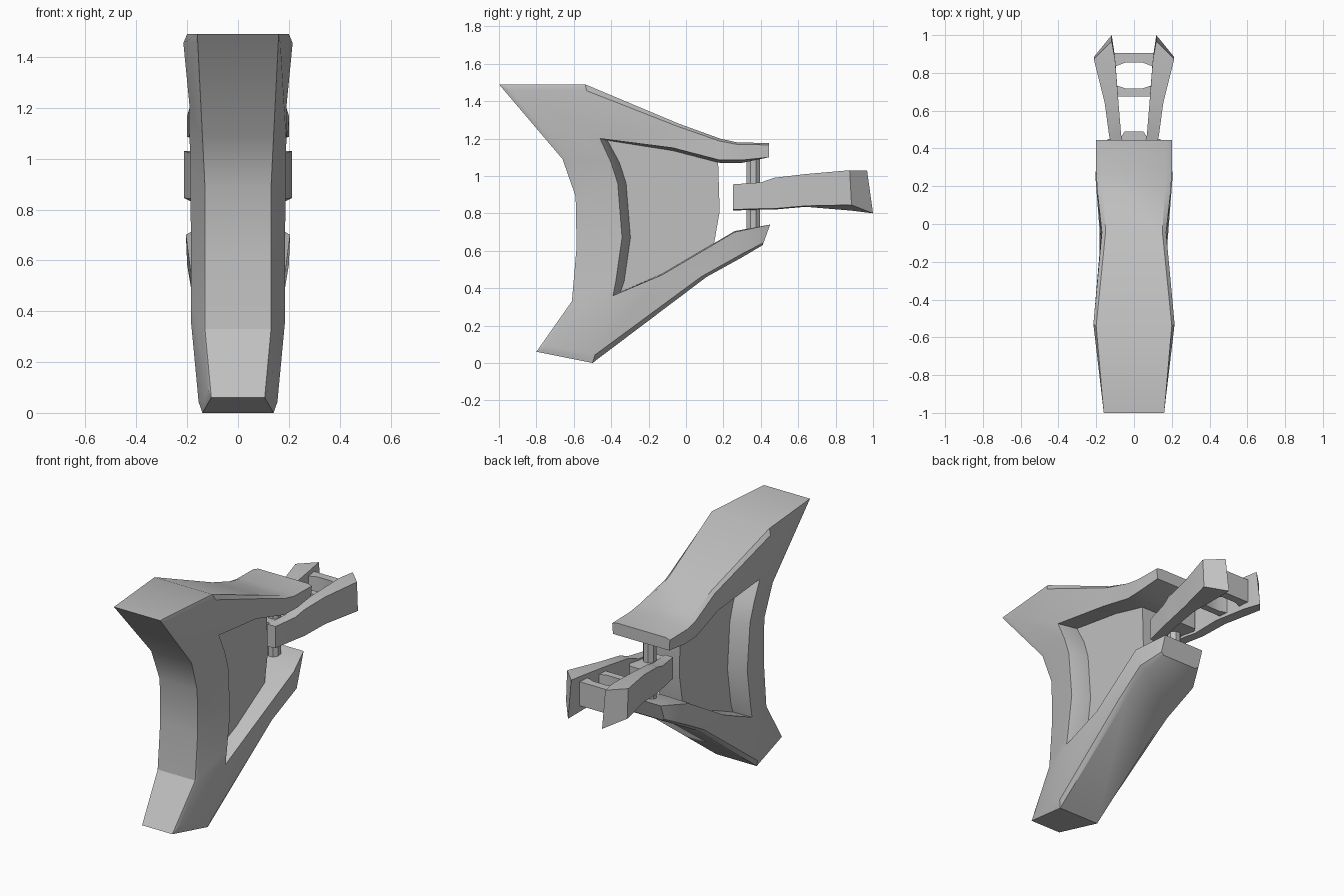
import bpy, bmesh, math

if "Cube" in bpy.data.objects:
    bpy.data.objects.remove(bpy.data.objects["Cube"], do_unlink=True)

GREY = (0.53, 0.53, 0.53, 1.0)
mat = bpy.data.materials.new("plain grey")
mat.diffuse_color = GREY
mat.use_nodes = True
mat.node_tree.nodes["Principled BSDF"].inputs["Base Color"].default_value = GREY


def finish(name, bm, mirror=False, angle=25):
    """Clean a bmesh and turn it into a shaded, coloured object."""
    bmesh.ops.remove_doubles(bm, verts=bm.verts, dist=0.0005)
    bmesh.ops.recalc_face_normals(bm, faces=bm.faces)
    mesh = bpy.data.meshes.new(name)
    bm.to_mesh(mesh)
    bm.free()
    mesh.materials.append(mat)
    obj = bpy.data.objects.new(name, mesh)
    bpy.context.collection.objects.link(obj)
    bpy.ops.object.select_all(action='DESELECT')
    obj.select_set(True)
    bpy.context.view_layer.objects.active = obj
    bpy.ops.object.shade_smooth_by_angle(angle=math.radians(angle))
    if mirror:
        obj.modifiers.new("Mirror", 'MIRROR')
    return obj


def loft(name, rings, mirror=False):
    """Skin a list of equal-length rings and cap both ends."""
    bm = bmesh.new()
    loops = [[bm.verts.new(p) for p in ring] for ring in rings]
    n = len(loops[0])
    for a, b in zip(loops, loops[1:]):
        for i in range(n):
            j = (i + 1) % n
            bm.faces.new((a[i], a[j], b[j], b[i]))
    bm.faces.new(loops[0])
    bm.faces.new(loops[-1][::-1])
    return finish(name, bm, mirror)


# Frame: upper arm, spine and lower arm as one C-shaped sweep.
# outer (y, z, half width), shoulder half width, inner (y, z, half width), core offset (y, z)
UP, BACK, DOWN = (0, -0.015), (0.045, 0), (0, 0.005)
stations = [
    ((0.445, 1.175, 0.17), 0.20, (0.445, 1.10, 0.195), (0, 0)),
    ((0.27, 1.18, 0.17), 0.20, (0.30, 1.085, 0.20), UP),
    ((0.18, 1.20, 0.165), 0.195, (0.18, 1.085, 0.195), UP),
    ((-0.04, 1.28, 0.15), 0.17, (-0.07, 1.15, 0.175), UP),
    ((-0.54, 1.49, 0.20), 0.215, (-0.46, 1.20, 0.19), (0.04, -0.01)),
    ((-1.0, 1.49, 0.16), 0.167, (-0.46, 1.20, 0.19), (0.04, -0.01)),
    ((-0.66, 1.09, 0.14), 0.147, (-0.40, 1.07, 0.19), BACK),
    ((-0.59, 0.89, 0.13), 0.138, (-0.365, 0.96, 0.188), BACK),
    ((-0.585, 0.62, 0.13), 0.138, (-0.342, 0.67, 0.185), BACK),
    ((-0.61, 0.33, 0.13), 0.138, (-0.375, 0.44, 0.185), BACK),
    ((-0.80, 0.06, 0.105), 0.12, (-0.39, 0.36, 0.185), (0.04, 0.02)),
    ((-0.50, 0.0, 0.14), 0.155, (-0.39, 0.36, 0.185), (0.04, 0.02)),
    ((0.11, 0.46, 0.15), 0.18, (-0.13, 0.47, 0.175), DOWN),
    ((0.30, 0.565, 0.16), 0.20, (0.26, 0.70, 0.205), DOWN),
    ((0.41, 0.63, 0.12), 0.14, (0.45, 0.74, 0.14), (0, 0)),
]
rings = []
for (oy, oz, ow), sw, (iy, iz, iw), (dy, dz) in stations:
    sy, sz = oy + (iy - oy) * 0.12, oz + (iz - oz) * 0.12
    half = [(ow, oy, oz), (sw, sy, sz), (iw, iy, iz), (0.08, iy + dy, iz + dz)]
    rings.append(half + [(-x, y, z) for x, y, z in reversed(half)])
loft("frame", rings)

# Recessed web panel filling the frame
panel = [(-0.48, 1.24), (-0.05, 1.20), (0.17, 1.13), (0.18, 0.81), (0.14, 0.58),
         (-0.13, 0.42), (-0.42, 0.33), (-0.40, 0.67), (-0.43, 1.0)]
loft("web_panel", [[(x, y, z) for y, z in panel] for x in (-0.08, 0.08)])

# Vertical hinge pin between the two arms
pin = [(0.04 * math.cos(math.tau * (k + 0.5) / 8), 0.36 + 0.04 * math.sin(math.tau * (k + 0.5) / 8))
       for k in range(8)]
loft("hinge_pin", [[(x, y, z) for x, y in pin] for z in (0.66, 1.13)])

# Pivoting clip: splayed side arms (y, inner x, outer x, low z, high z)
arm = [(0.25, 0.03, 0.085, 0.82, 0.955), (0.40, 0.05, 0.118, 0.825, 0.965),
       (0.47, 0.068, 0.132, 0.825, 0.99), (0.64, 0.082, 0.155, 0.84, 1.01)]
arm_rings = [[(a, y, lo - 0.005), (b, y, lo), (b, y, hi), (a, y, hi)] for y, a, b, lo, hi in arm]
arm_rings.append([(0.10, 0.88, 0.815), (0.212, 0.88, 0.845), (0.212, 0.87, 1.03), (0.10, 0.87, 1.03)])
arm_rings.append([(0.118, 1.0, 0.80), (0.212, 0.885, 0.845), (0.212, 0.875, 1.03), (0.118, 0.968, 1.03)])
loft("clip_arm", arm_rings, mirror=True)


def plate(name, outline, low, high):
    """Extrude a half outline, mirrored across x, between two heights."""
    full = outline + [(-x, y) for x, y in reversed(outline)]
    loft(name, [[(x, y, z) for x, y in full] for z in (low, high)])


# Hub around the pin and the two bars with a chamfered opening between them
plate("clip_hub", [(0.05, 0.27), (0.075, 0.45), (0.05, 0.49)], 0.835, 0.955)
plate("clip_front_bar", [(0.10, 0.675), (0.11, 0.74), (0.045, 0.718)], 0.85, 0.985)
plate("clip_rear_bar", [(0.045, 0.855), (0.11, 0.83), (0.12, 0.905)], 0.85, 1.0)
